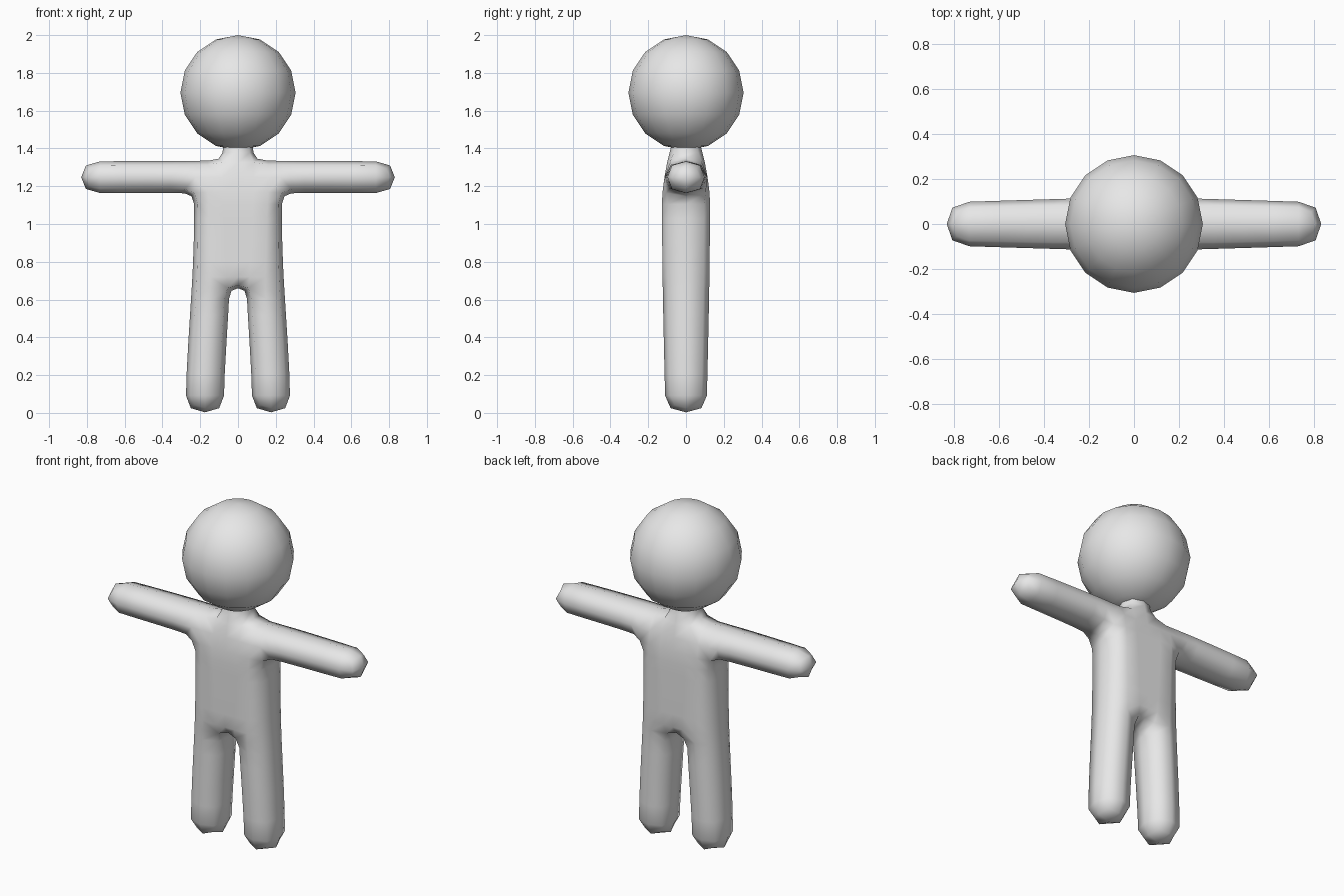
import bpy
import bmesh

if "Cube" in bpy.data.objects:
    bpy.data.objects.remove(bpy.data.objects["Cube"])

grey = bpy.data.materials.new("plain grey")
grey.diffuse_color = (0.8, 0.8, 0.8, 1.0)
grey.use_nodes = True
grey.node_tree.nodes["Principled BSDF"].inputs["Base Color"].default_value = grey.diffuse_color


def z_ring(z, x0, x1, y):
    """Level rectangle, for torso, legs and neck."""
    return [(x0, -y, z), (x1, -y, z), (x1, y, z), (x0, y, z)]


def x_ring(x, z0, z1, y0, y1):
    """Upright rectangle across an arm, y0 at its bottom and y1 at its top."""
    return [(x, -y0, z0), (x, y0, z0), (x, y1, z1), (x, -y1, z1)]


cage = {}  # faces by corner set; a wall shared by two blocks cancels out


def toggle(face):
    face = [tuple(round(c, 4) for c in p) for p in face]
    key = frozenset(face)
    if key in cage:
        del cage[key]
    else:
        cage[key] = face


def loft(rings):
    """Chain of blocks through four-cornered rings."""
    for a, b in zip(rings, rings[1:]):
        toggle(a)
        toggle(b)
        for i in range(4):
            j = (i + 1) % 4
            toggle([a[i], a[j], b[j], b[i]])


def mirrored(rings):
    return [[(-x, y, z) for x, y, z in r] for r in rings]


# Torso: a middle column and two side columns (z, half depth, inner x, outer x)
rows = [(0.66, 0.123, 0.045, 0.245),
        (0.78, 0.125, 0.055, 0.238),
        (1.05, 0.127, 0.075, 0.230),
        (1.16, 0.128, 0.085, 0.235),
        (1.335, 0.100, 0.085, 0.235)]
loft([z_ring(z, -xi, xi, y) for z, y, xi, xo in rows])
side = [z_ring(z, xi, xo, y) for z, y, xi, xo in rows]

# Leg, from hip to rounded foot
leg = [z_ring(0.66, 0.045, 0.245, 0.123),
       z_ring(0.55, 0.050, 0.252, 0.121),
       z_ring(0.18, 0.073, 0.275, 0.113),
       z_ring(0.003, 0.075, 0.275, 0.108)]

# Arm, from shoulder to rounded hand
arm = [x_ring(0.235, 1.16, 1.335, 0.128, 0.100),
       x_ring(0.33, 1.165, 1.333, 0.112, 0.110),
       x_ring(0.63, 1.163, 1.333, 0.102, 0.102),
       x_ring(0.83, 1.165, 1.330, 0.095, 0.095)]

for part in (side, leg, arm):
    loft(part)
    loft(mirrored(part))

# Neck, running up into the head
loft([z_ring(1.335, -0.085, 0.085, 0.100),
      z_ring(1.42, -0.078, 0.078, 0.074),
      z_ring(1.50, -0.075, 0.075, 0.070)])

# Body object from the block cage, rounded by one subdivision
bm = bmesh.new()
verts = {}
for face in cage.values():
    for p in face:
        if p not in verts:
            verts[p] = bm.verts.new(p)
    bm.faces.new([verts[p] for p in face])
bmesh.ops.recalc_face_normals(bm, faces=bm.faces[:])
for f in bm.faces:
    f.smooth = True
mesh = bpy.data.meshes.new("body")
bm.to_mesh(mesh)
bm.free()
body = bpy.data.objects.new("body", mesh)
bpy.context.collection.objects.link(body)
mesh.materials.append(grey)
sub = body.modifiers.new("rounding", 'SUBSURF')
sub.levels = 1
sub.render_levels = 1
sub.use_limit_surface = False

# Head
bpy.ops.mesh.primitive_uv_sphere_add(segments=16, ring_count=8, radius=0.305,
                                     location=(0, 0, 1.695))
head = bpy.context.object
head.name = "head"
head.data.materials.append(grey)
bpy.ops.object.shade_smooth()
